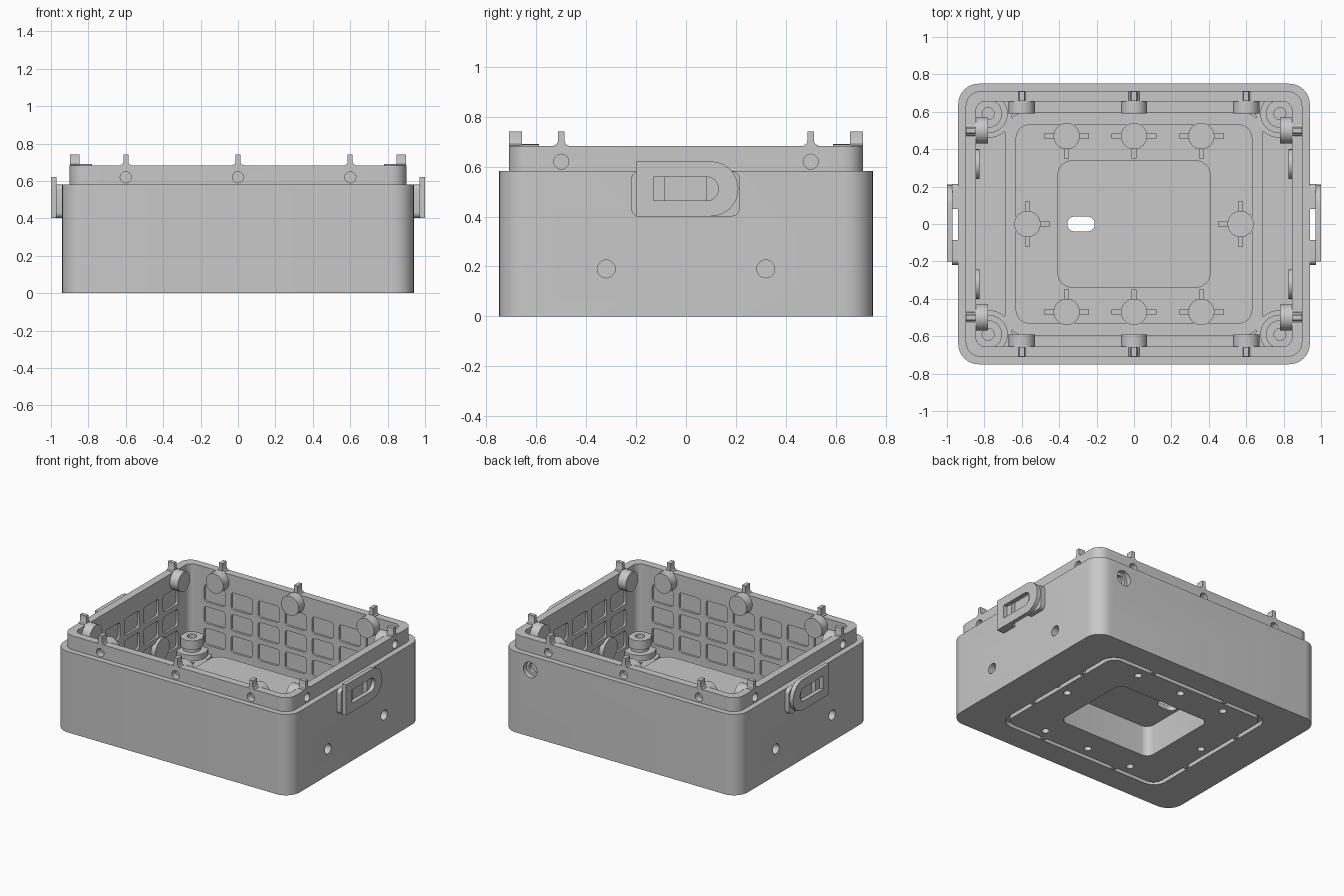
import bpy, bmesh
from math import sin, cos, pi

if "Cube" in bpy.data.objects:
    bpy.data.objects.remove(bpy.data.objects["Cube"])

grey = bpy.data.materials.new("housing_grey")
grey.use_nodes = True
grey.diffuse_color = (0.58, 0.58, 0.58, 1)
grey.node_tree.nodes["Principled BSDF"].inputs["Base Color"].default_value = (0.58, 0.58, 0.58, 1)

AXES = {"x": lambda a, b, t: (t, a, b),
        "y": lambda a, b, t: (a, t, b),
        "z": lambda a, b, t: (a, b, t)}
SIDES = (-1, 1)


def rounded(hx, hy, radius, cx=0, cy=0, steps=8):
    """Rounded rectangle; radius is one number or one per corner."""
    radii = radius if isinstance(radius, tuple) else (radius,) * 4
    points = []
    for i, (sx, sy) in enumerate(((1, 1), (-1, 1), (-1, -1), (1, -1))):
        r = radii[i]
        for k in range(steps + 1 if r else 1):
            a = (i + k / steps) * pi / 2
            points.append((cx + sx * (hx - r) + r * cos(a),
                           cy + sy * (hy - r) + r * sin(a)))
    return points


def circle(r, cx, cy, n=32):
    return [(cx + r * cos(2 * pi * k / n), cy + r * sin(2 * pi * k / n)) for k in range(n)]


def loft(bm, sections, axis="z"):
    """Closed solid through outlines of equal count, each at a depth."""
    rings = [[bm.verts.new(AXES[axis](a, b, t)) for a, b in pts] for pts, t in sections]
    n = len(rings[0])
    for low, high in zip(rings, rings[1:]):
        for i in range(n):
            j = (i + 1) % n
            bm.faces.new((low[i], low[j], high[j], high[i]))
    bm.faces.new(rings[0][::-1])
    bm.faces.new(rings[-1])


def part(name, solids):
    """Make one object from (outline, start, end, axis) solids or lofts."""
    bm = bmesh.new()
    for s in solids:
        if isinstance(s, list):
            loft(bm, s)
        else:
            outline, start, end, axis = s
            loft(bm, [(outline, start), (outline, end)], axis)
    bmesh.ops.recalc_face_normals(bm, faces=bm.faces[:])
    mesh = bpy.data.meshes.new(name)
    bm.to_mesh(mesh)
    bm.free()
    mesh.materials.append(grey)
    obj = bpy.data.objects.new(name, mesh)
    bpy.context.collection.objects.link(obj)
    return obj


def combine(target, tool, operation="DIFFERENCE"):
    tool.hide_render = True
    mod = target.modifiers.new(tool.name, "BOOLEAN")
    mod.object, mod.operation, mod.solver = tool, operation, "EXACT"
    bpy.context.view_layer.objects.active = target
    bpy.ops.object.modifier_apply(modifier=mod.name)
    bpy.data.objects.remove(tool)


# Shared positions
floor_spots = [(x, s * 0.47) for x in (-0.36, 0, 0.36) for s in SIDES] + [(-0.57, 0), (0.57, 0)]
long_wall_x = (-0.6, 0, 0.6)
rows = (0.185, 0.34, 0.495)

# Housing shell with a stepped upper lip
housing = part("housing", [[(rounded(0.94, 0.75, 0.11), 0), (rounded(0.94, 0.75, 0.11), 0.582),
                            (rounded(0.90, 0.71, 0.08), 0.582), (rounded(0.90, 0.71, 0.08), 0.682)]])
combine(housing, part("cavity", [(rounded(0.845, 0.655, 0.05), 0.04, 0.8, "z")]))

# Raised middle of the floor, hollow from beneath, with a slot
combine(housing, part("plateau", [(rounded(0.41, 0.34, 0.08), 0.02, 0.255, "z")]), "UNION")
combine(housing, part("under_recess", [(rounded(0.375, 0.305, 0.055), -0.1, 0.22, "z")]))
combine(housing, part("cable_slot", [(rounded(0.073, 0.04, 0.039, -0.283), 0.1, 0.3, "z")]))

# Shallow pockets on the inner walls
pockets = []
for s in SIDES:
    for z in rows:
        for i in range(7):
            pockets.append((rounded(0.084, 0.06, 0.02, (i - 3) * 0.215, z, 3), s * 0.6, s * 0.67, "y"))
        for i in range(5):
            pockets.append((rounded(0.084, 0.06, 0.02, (i - 2) * 0.22, z, 3), s * 0.8, s * 0.86, "x"))
combine(housing, part("wall_pockets", pockets))

# Blind holes in the walls
holes = []
for s in SIDES:
    holes += [(circle(0.03, x, 0.62, 20), s * 0.665, s * 0.8, "y") for x in long_wall_x]
    for t in SIDES:
        holes.append((circle(0.03, t * 0.5, 0.62, 20), s * 0.855, s * 0.98, "x"))
        holes.append((circle(0.036, t * 0.32, 0.19, 20), s * 0.868, s * 1.1, "x"))
holes.append((circle(0.055, 0.715, 0.48), 0.715, 0.9, "y"))
combine(housing, part("screw_holes", holes))
combine(housing, part("port_bore", [(circle(0.035, 0.715, 0.48), 0.69, 0.8, "y")]))

# Seal groove around the underside, with small bridges, and its ridge inside
groove = part("seal_groove", [(rounded(0.667, 0.575, 0.1), -0.1, 0.03, "z")])
combine(groove, part("groove_core", [(rounded(0.637, 0.545, 0.07), -0.2, 0.2, "z")]))
combine(housing, groove)
bridges = []
for s in SIDES:
    for t in SIDES:
        bridges.append((rounded(0.015, 0.017, 0, t * 0.3, s * 0.56), 0.003, 0.035, "z"))
        bridges.append((rounded(0.017, 0.015, 0, s * 0.652, t * 0.25), 0.003, 0.035, "z"))
part("groove_bridges", bridges)
ridge = part("floor_ridge", [(rounded(0.69, 0.60, 0.12), 0.034, 0.065, "z")])
combine(ridge, part("ridge_core", [(rounded(0.63, 0.53, 0.07), 0, 0.2, "z")]))

# Floor screw bosses, each with three ribs pointing along and toward the middle
bosses, ribs = [], []
for x, y in floor_spots:
    bosses.append((circle(0.07, x, y), 0.02, 0.14, "z"))
    if y:
        inward = -0.06 if y > 0 else 0.06
        ribs.append((rounded(0.12, 0.013, 0, x, y), 0.035, 0.12, "z"))
        ribs.append((rounded(0.013, 0.06, 0, x, y + inward), 0.035, 0.118, "z"))
    else:
        outward = 0.06 if x < 0 else -0.06
        ribs.append((rounded(0.013, 0.12, 0, x, y), 0.035, 0.12, "z"))
        ribs.append((rounded(0.06, 0.013, 0, x + outward, y), 0.035, 0.118, "z"))
floor_bosses = part("floor_bosses", bosses)
part("floor_boss_ribs", ribs)

# Screw holes from the underside up into the bosses
for target in (housing, floor_bosses):
    combine(target, part("under_holes", [(circle(0.025, x, y, 20), -0.1, 0.11, "z")
                                         for x, y in floor_spots]))

# Stepped corner posts with a bored top
corners = [(sx * 0.78, sy * 0.59) for sx in SIDES for sy in SIDES]
steps = ((0.13, 0.035), (0.13, 0.065), (0.105, 0.065), (0.105, 0.105), (0.06, 0.105),
         (0.06, 0.13), (0.075, 0.13), (0.075, 0.195))
posts = part("corner_posts", [[(circle(r, x, y), z) for r, z in steps] for x, y in corners])
combine(posts, part("post_bores", [(circle(0.032, x, y, 20), 0.12, 0.3, "z") for x, y in corners]))

# Lip bosses, the flared tabs above them, and low wall discs
lip_bosses, tabs, discs = [], [], []


def tab(c):
    half = ((0.03, 0.675), (0.028, 0.685), (0.018, 0.69), (0.0135, 0.7), (0.0135, 0.741))
    return [(c + a, z) for a, z in half] + [(c - a, z) for a, z in reversed(half)]


for s in SIDES:
    for x in long_wall_x:
        lip_bosses.append((circle(0.07, x, 0.62), s * 0.59, s * 0.66, "y"))
        tabs.append((tab(x), s * 0.658, s * 0.709, "y"))
    for y in (-0.5, 0.5):
        lip_bosses.append((circle(0.07, y, 0.62), s * 0.78, s * 0.85, "x"))
        tabs.append((tab(y), s * 0.848, s * 0.899, "x"))
    for y in (-0.32, 0.32):
        discs.append((circle(0.08, y, 0.19), s * 0.825, s * 0.865, "x"))
part("lip_bosses", lip_bosses)
part("lip_tabs", tabs)
part("wall_discs", discs)

# Side latches: slotted plate standing on two feet
plates, slots, feet = [], [], []
for s in SIDES:
    plates.append((rounded(0.205, 0.11, (0.11, 0, 0, 0.11), 0.005, 0.511), s * 0.97, s, "x"))
    slots.append((rounded(0.13, 0.0475, (0.047, 0, 0, 0.047), 0, 0.511), s * 0.9, s * 1.1, "x"))
    feet.append((rounded(0.067, 0.09, (0, 0.03, 0.03, 0), -0.152, 0.491), s * 0.93, s * 0.972, "x"))
    feet.append((rounded(0.067, 0.09, (0.03, 0, 0, 0.03), 0.148, 0.491), s * 0.93, s * 0.972, "x"))
latch = part("latch_plates", plates)
combine(latch, part("latch_slots", slots))
part("latch_feet", feet)

# Smooth round surfaces, keep edges sharp
for obj in bpy.context.collection.objects:
    if obj.type == "MESH" and grey.name in obj.data.materials:
        bpy.ops.object.select_all(action="DESELECT")
        obj.select_set(True)
        bpy.context.view_layer.objects.active = obj
        bpy.ops.object.shade_smooth_by_angle()
